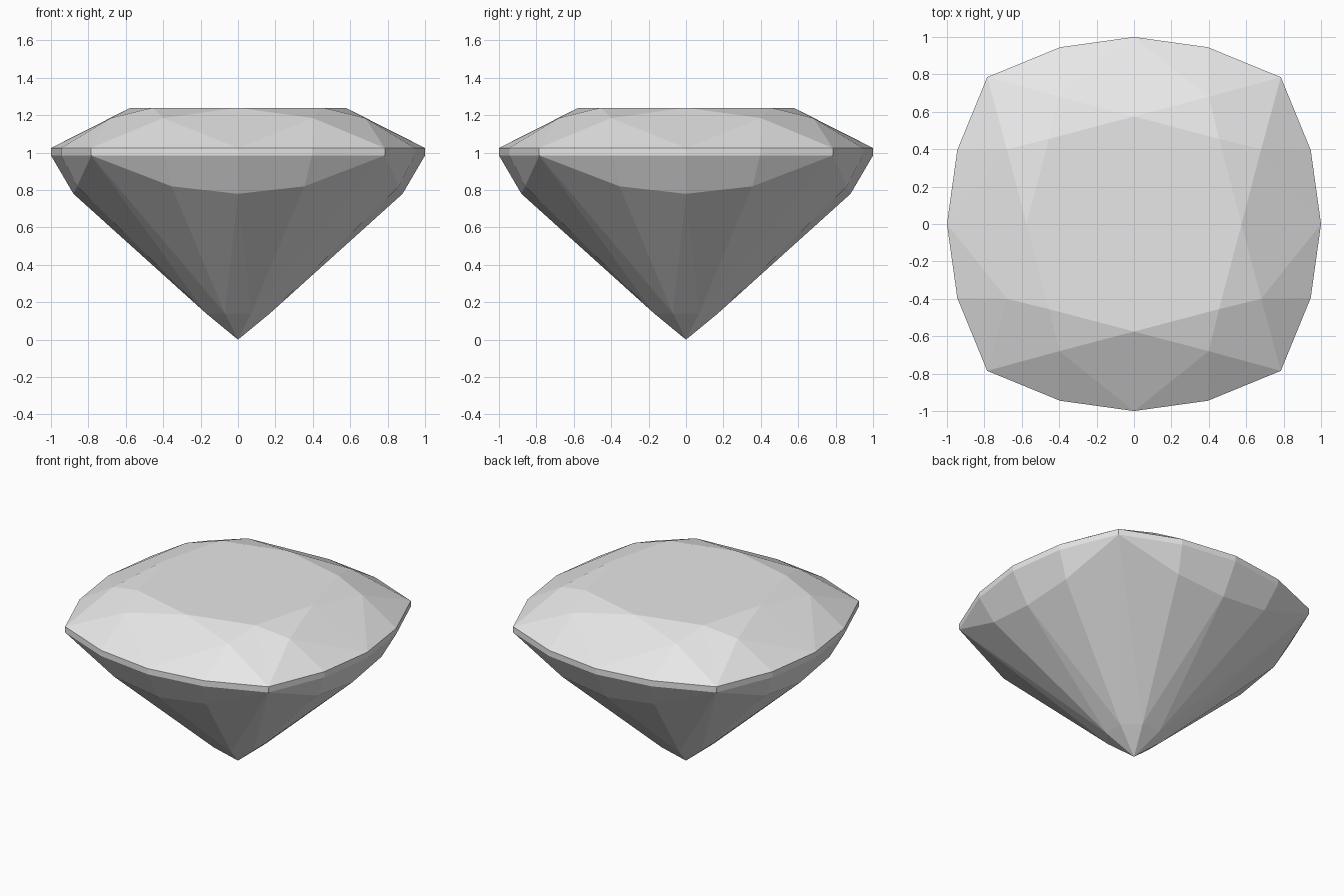
import bpy
import bmesh
import math
from mathutils import Matrix, Vector

if "Cube" in bpy.data.objects:
    bpy.data.objects.remove(bpy.data.objects["Cube"], do_unlink=True)

TABLE, GIRDLE_TOP, GIRDLE_LOW = 1.24, 1.025, 0.985

# Outline corners of one eighth of the cushion shape
outline = {"mid": (1, 0), "half": (0.945, 0.395), "corner": (0.785, 0.785)}

# Facet corners of that eighth, from a side axis to the diagonal
points = {
    "centre": (0, 0, TABLE),
    "table_mid": (0.575, 0, TABLE),
    "table_corner": (0.455, 0.455, TABLE),
    "star": (0.68, 0.4, 1.185),
    "belly_mid": (0.88, 0, 0.78),
    "belly_half": (0.86, 0.355, 0.82),
    "low_mid": (0.17, 0, 0.14),
    "low_half": (0.17, 0.07, 0.14),
    "low_corner": (0.12, 0.12, 0.14),
    "tip": (0, 0, 0),
}
for name, (x, y) in outline.items():
    points["top_" + name] = (x, y, GIRDLE_TOP)
    points["under_" + name] = (x, y, GIRDLE_LOW)

facets = [
    # Table and crown
    "centre table_mid table_corner",
    "table_mid star table_corner",
    "table_mid top_mid star",
    "table_corner star top_corner",
    "star top_mid top_half",
    "star top_half top_corner",
    # Girdle
    "top_mid under_mid under_half top_half",
    "top_half under_half under_corner top_corner",
    # Pavilion
    "under_mid belly_mid belly_half under_half",
    "under_half belly_half under_corner",
    "belly_mid low_half belly_half",
    "belly_half low_half under_corner",
    "belly_mid low_mid low_half",
    "under_corner low_half low_corner",
    "low_mid tip low_half",
    "low_half tip low_corner",
]

# Repeat the eighth, mirrored and turned, around the stone
bm = bmesh.new()
for quarter in range(4):
    turn = Matrix.Rotation(quarter * math.pi / 2, 3, "Z")
    for side in (1, -1):
        verts = {n: bm.verts.new(turn @ Vector((x, y * side, z)))
                 for n, (x, y, z) in points.items()}
        for facet in facets:
            bm.faces.new([verts[n] for n in facet.split()])

# Weld the eighths and join flat neighbours into whole facets
bmesh.ops.remove_doubles(bm, verts=bm.verts, dist=0.001)
bmesh.ops.dissolve_limit(bm, angle_limit=math.radians(0.8),
                         verts=bm.verts, edges=bm.edges)
bmesh.ops.recalc_face_normals(bm, faces=bm.faces)

mesh = bpy.data.meshes.new("cut_gem")
bm.to_mesh(mesh)
bm.free()
gem = bpy.data.objects.new("cut_gem", mesh)
bpy.context.collection.objects.link(gem)

# Plain grey stone
grey = bpy.data.materials.new("light_grey")
grey.use_nodes = True
colour = (0.8, 0.8, 0.8, 1)
grey.diffuse_color = colour
grey.node_tree.nodes["Principled BSDF"].inputs["Base Color"].default_value = colour
mesh.materials.append(grey)
